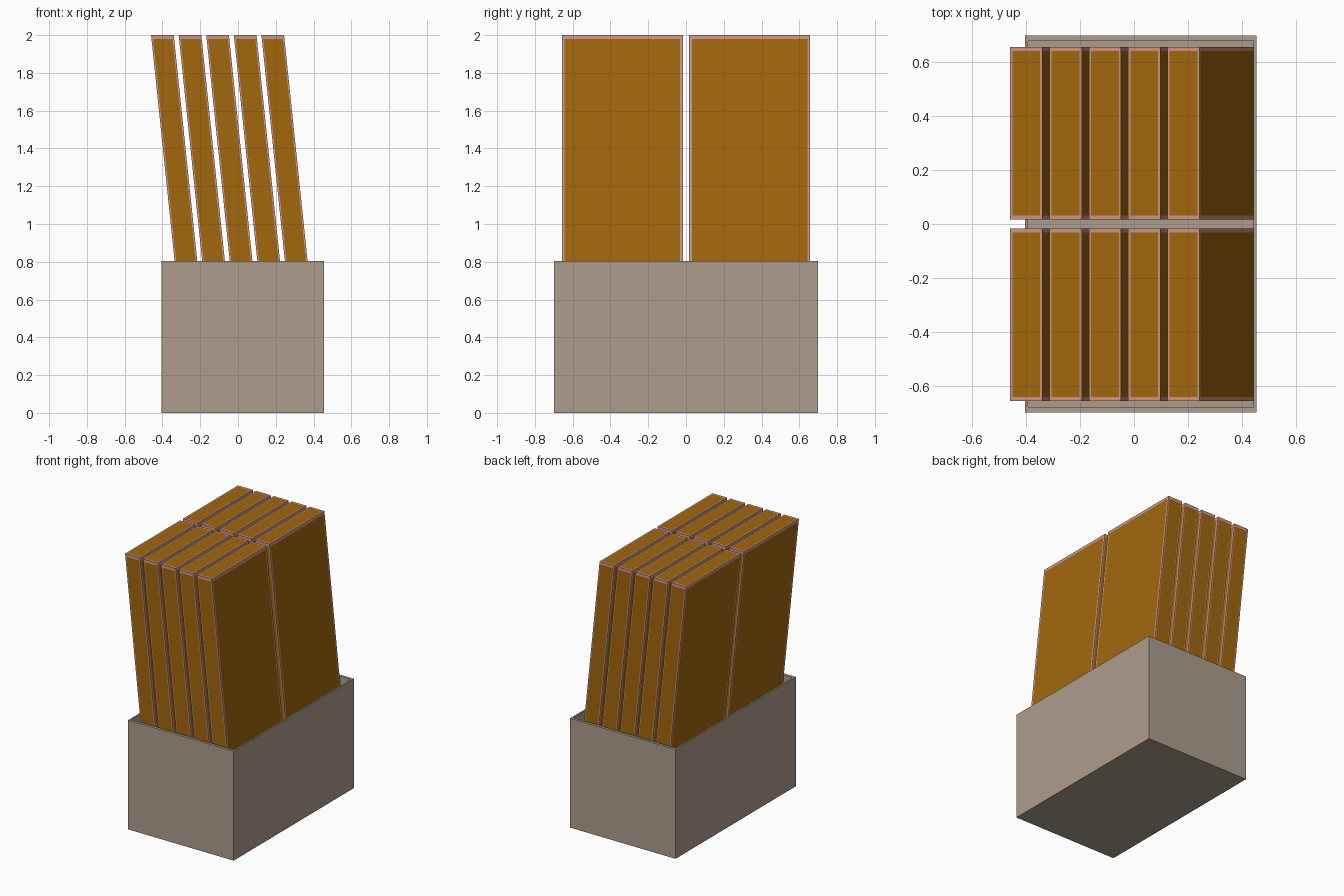
import bpy
import bmesh
from mathutils import Matrix, Vector

if "Cube" in bpy.data.objects:
    bpy.data.objects.remove(bpy.data.objects["Cube"])


def material(name, rgb):
    mat = bpy.data.materials.new(name)
    mat.use_nodes = True
    mat.diffuse_color = (*rgb, 1)
    mat.node_tree.nodes["Principled BSDF"].inputs["Base Color"].default_value = (*rgb, 1)
    return mat


TAN = material("warm grey card", (0.42, 0.34, 0.27))
ORANGE = material("brown orange", (0.36, 0.135, 0.004))
PINK = material("dusty pink", (0.62, 0.30, 0.23))


def finish(bm, name, mats):
    mesh = bpy.data.meshes.new(name)
    bm.to_mesh(mesh)
    bm.free()
    for mat in mats:
        mesh.materials.append(mat)
    obj = bpy.data.objects.new(name, mesh)
    bpy.context.collection.objects.link(obj)
    return obj


# Open box: inset the top face, then push it down to make walls and floor
def open_box(lo, hi, wall_x, wall_y, floor):
    size, centre = hi - lo, (lo + hi) / 2
    bm = bmesh.new()
    bmesh.ops.create_cube(bm, size=1, matrix=Matrix.Translation(centre) @ Matrix.Diagonal((*size, 1)))
    top = max(bm.faces, key=lambda f: f.calc_center_median().z)
    bmesh.ops.inset_region(bm, faces=[top], thickness=wall_x)
    for v in top.verts:
        v.co.y = centre.y + (size.y / 2 - wall_y) * (1 if v.co.y > centre.y else -1)
    inner = bmesh.ops.extrude_discrete_faces(bm, faces=[top])["faces"][0]
    for v in inner.verts:
        v.co.z = floor
    return finish(bm, "box", [TAN])


# Leaning slab: every face is inset so a pink rim frames an orange panel
LEAN = 0.104
BOTTOM, TOP = 0.01, 2.0
RIM = Vector((0.012, 0.02, 0.03))


def slab(name, top_x, y, width, depth):
    size = Vector((width, depth, TOP - BOTTOM))
    bm = bmesh.new()
    # Work in rim units, so one even inset gives a different rim on each axis
    units = [s / r for s, r in zip(size, RIM)]
    bmesh.ops.create_cube(bm, size=1, matrix=Matrix.Diagonal((*units, 1)))
    panels = list(bm.faces)
    rims = bmesh.ops.inset_individual(bm, faces=panels, thickness=1)["faces"]
    for f in rims:
        f.material_index = 1
    for v in bm.verts:
        x, dy, z = (c * r for c, r in zip(v.co, RIM))
        z += (TOP + BOTTOM) / 2
        v.co = (top_x + x + LEAN * (TOP - z), y + dy, z)
    return finish(bm, name, [ORANGE, PINK])


open_box(Vector((-0.405, -0.7, 0)), Vector((0.455, 0.7, 0.805)), 0.017, 0.02, 0.02)

# Two rows of five slabs
for row, y in (("front", -0.337), ("back", 0.337)):
    for i in range(5):
        slab(f"{row}_slab_{i + 1}", -0.4 + 0.146 * i, y, 0.12, 0.64)
